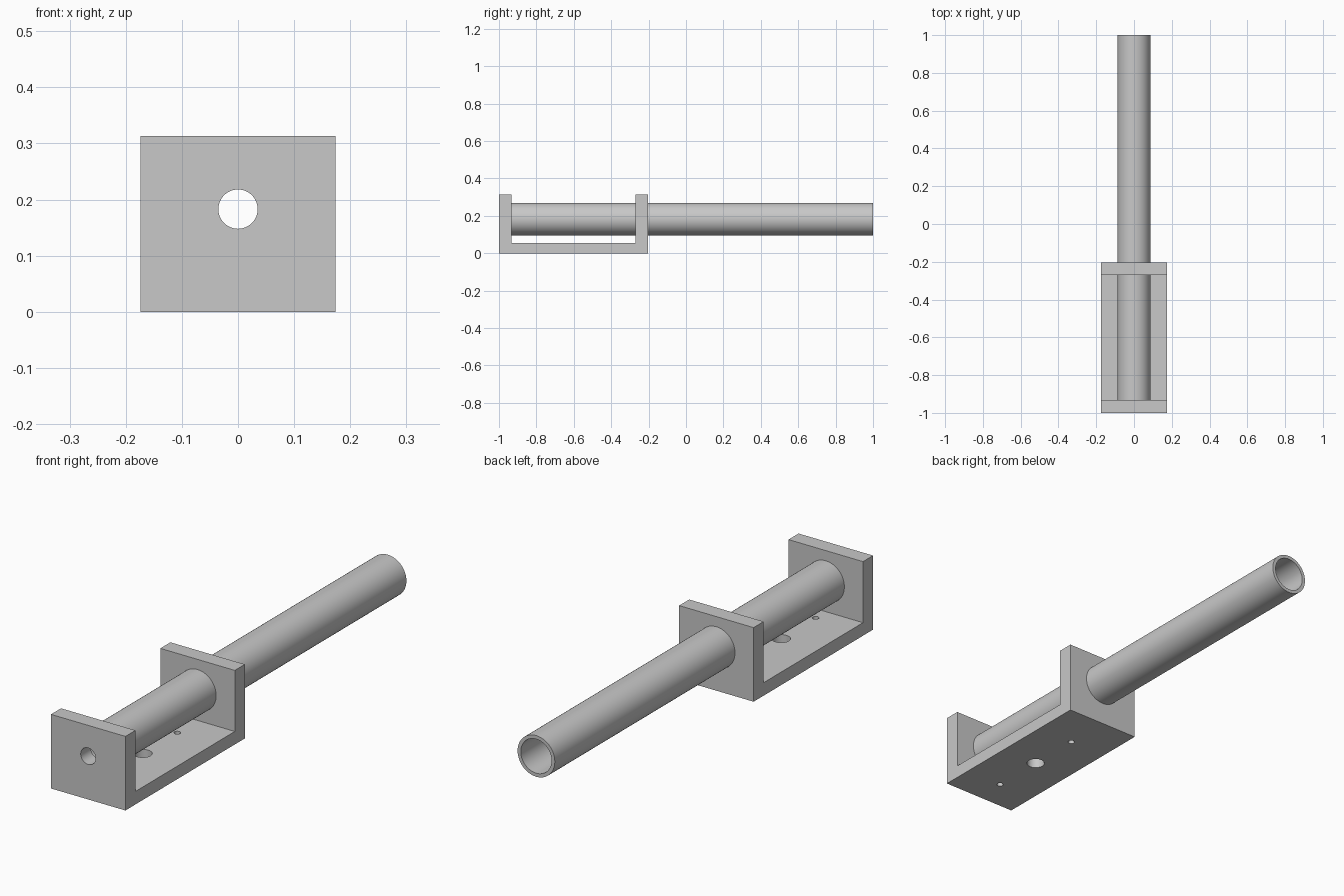
import bpy
import bmesh
from math import radians
from mathutils import Matrix, Vector

cube = bpy.data.objects.get("Cube")
if cube:
    bpy.data.objects.remove(cube, do_unlink=True)

HALF_W, HEIGHT, BASE, WALL = 0.174, 0.313, 0.055, 0.067
FRONT, BACK = -1.0, -0.203
AXIS_Z, OUTER_R, INNER_R = 0.183, 0.087, 0.072

grey = bpy.data.materials.new("metal grey")
grey.use_nodes = True
colour = (0.58, 0.58, 0.58, 1)
grey.diffuse_color = colour
grey.node_tree.nodes["Principled BSDF"].inputs["Base Color"].default_value = colour


def make_object(name, bm):
    bmesh.ops.recalc_face_normals(bm, faces=bm.faces)
    mesh = bpy.data.meshes.new(name)
    bm.to_mesh(mesh)
    bm.free()
    mesh.materials.append(grey)
    obj = bpy.data.objects.new(name, mesh)
    bpy.context.collection.objects.link(obj)
    return obj


def smooth(obj):
    bpy.ops.object.select_all(action="DESELECT")
    obj.select_set(True)
    bpy.context.view_layer.objects.active = obj
    bpy.ops.object.shade_smooth_by_angle(angle=radians(30))


def rod(bm, centre, radius, length, along_y):
    turn = Matrix.Rotation(radians(90), 4, "X") if along_y else Matrix()
    bmesh.ops.create_cone(bm, cap_ends=True, segments=64, radius1=radius,
                          radius2=radius, depth=length,
                          matrix=Matrix.Translation(centre) @ turn)


# U-shaped bracket: side profile extruded across the width
profile = [(FRONT, 0), (BACK, 0), (BACK, HEIGHT), (BACK - WALL, HEIGHT),
           (BACK - WALL, BASE), (FRONT + WALL, BASE),
           (FRONT + WALL, HEIGHT), (FRONT, HEIGHT)]
bm = bmesh.new()
side = bm.faces.new([bm.verts.new((-HALF_W, y, z)) for y, z in profile])
extruded = bmesh.ops.extrude_face_region(bm, geom=[side])["geom"]
bmesh.ops.translate(bm, vec=(2 * HALF_W, 0, 0),
                    verts=[g for g in extruded if isinstance(g, bmesh.types.BMVert)])
bracket = make_object("bracket", bm)

# Cutters: front hole, tube seat in the rear plate, mounting holes in the base
bm = bmesh.new()
rod(bm, Vector((0, FRONT + WALL / 2, AXIS_Z)), 0.035, 0.12, True)
rod(bm, Vector((0, BACK - WALL / 2, AXIS_Z)), OUTER_R - 0.001, 0.12, True)
for offset, radius in ((-0.23, 0.013), (0, 0.036), (0.23, 0.013)):
    rod(bm, Vector((0, -0.635 + offset, BASE / 2)), radius, 0.08, False)
cutter = make_object("hole_cutter", bm)
cutter.hide_render = True

cut = bracket.modifiers.new("holes", "BOOLEAN")
cut.operation = "DIFFERENCE"
cut.solver = "EXACT"
cut.object = cutter
bpy.context.view_layer.objects.active = bracket
bpy.ops.object.modifier_apply(modifier=cut.name)
bpy.data.objects.remove(cutter, do_unlink=True)
smooth(bracket)

# Hollow tube: wall cross-section spun around the long axis
bm = bmesh.new()
start = FRONT + WALL - 0.001
section = [(INNER_R, start), (OUTER_R, start), (OUTER_R, 1), (INNER_R, 1)]
ring = [bm.verts.new((r, y, AXIS_Z)) for r, y in section]
edges = [bm.edges.new((ring[i], ring[(i + 1) % 4])) for i in range(4)]
bmesh.ops.spin(bm, geom=ring + edges, cent=(0, 0, AXIS_Z), axis=(0, 1, 0),
               angle=radians(360), steps=64)
bmesh.ops.remove_doubles(bm, verts=bm.verts, dist=0.0001)
smooth(make_object("tube", bm))
